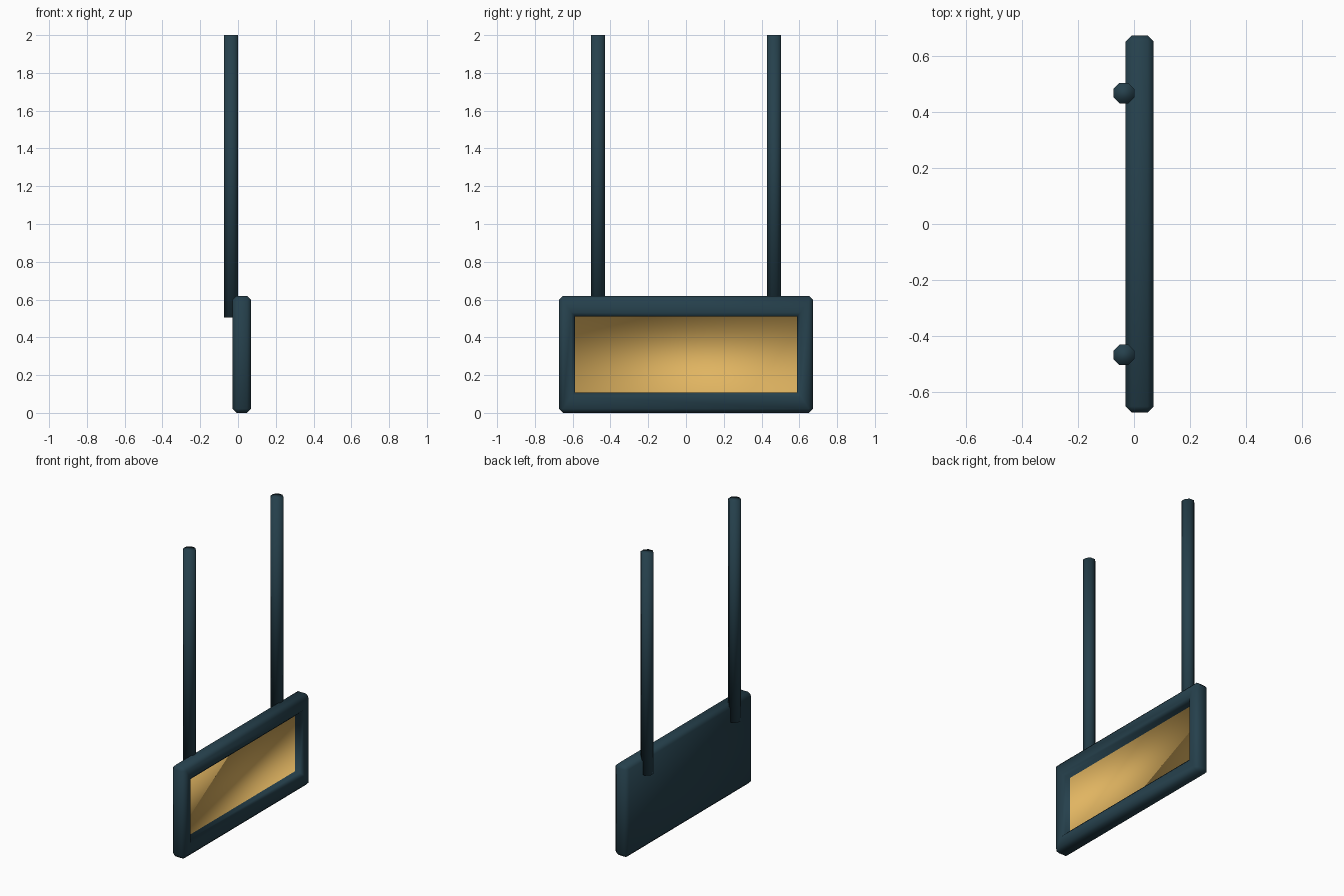
import bpy
import bmesh
import math
from mathutils import Matrix

if "Cube" in bpy.data.objects:
    bpy.data.objects.remove(bpy.data.objects["Cube"])


def material(name, rgb):
    m = bpy.data.materials.new(name)
    m.diffuse_color = (*rgb, 1.0)
    m.use_nodes = True
    m.node_tree.nodes["Principled BSDF"].inputs["Base Color"].default_value = m.diffuse_color
    return m


TEAL = material("dark teal metal", (0.019, 0.052, 0.073))
GOLD = material("warm gold panel", (0.75, 0.46, 0.12))


def make_object(name, bm, mats):
    bmesh.ops.recalc_face_normals(bm, faces=bm.faces)
    for f in bm.faces:
        f.smooth = True
    me = bpy.data.meshes.new(name)
    bm.to_mesh(me)
    bm.free()
    for m in mats:
        me.materials.append(m)
    ob = bpy.data.objects.new(name, me)
    bpy.context.collection.objects.link(ob)
    return ob


# Sign box: chamfered slab with a recessed gold panel on the +x side
CX, CZ = 0.02, 0.31
bm = bmesh.new()
bmesh.ops.create_cube(bm, size=1.0, matrix=Matrix.Translation((CX, 0, CZ))
                      @ Matrix.Diagonal((0.10, 1.346, 0.62, 1)))
bmesh.ops.bevel(bm, geom=bm.edges[:], offset=0.022, segments=1,
                affect='EDGES', profile=0.5)
face = max(bm.faces, key=lambda f: f.calc_center_median().x)

# Each step: half width, half height, x position of the next inner rim
for hy, hz, x in ((0.607, 0.222, 0.07), (0.587, 0.201, 0.05), (0.587, 0.201, 0.015)):
    face = bmesh.ops.extrude_discrete_faces(bm, faces=[face])["faces"][0]
    for v in face.verts:
        v.co = (x, math.copysign(hy, v.co.y), CZ + math.copysign(hz, v.co.z - CZ))
face.material_index = 1
make_object("sign_box", bm, [TEAL, GOLD])

# Two octagonal hanging posts behind the box
BOTTOM, TOP, APOTHEM = 0.505, 2.0, 0.037
for name, y in (("hanging_post_left", -0.467), ("hanging_post_right", 0.467)):
    bm = bmesh.new()
    radius = APOTHEM / math.cos(math.pi / 8)
    bmesh.ops.create_cone(
        bm, cap_ends=True, segments=8, radius1=radius, radius2=radius,
        depth=TOP - BOTTOM,
        matrix=Matrix.Translation((-0.036, y, (TOP + BOTTOM) / 2))
        @ Matrix.Rotation(math.pi / 8, 4, 'Z'))
    make_object(name, bm, [TEAL])
